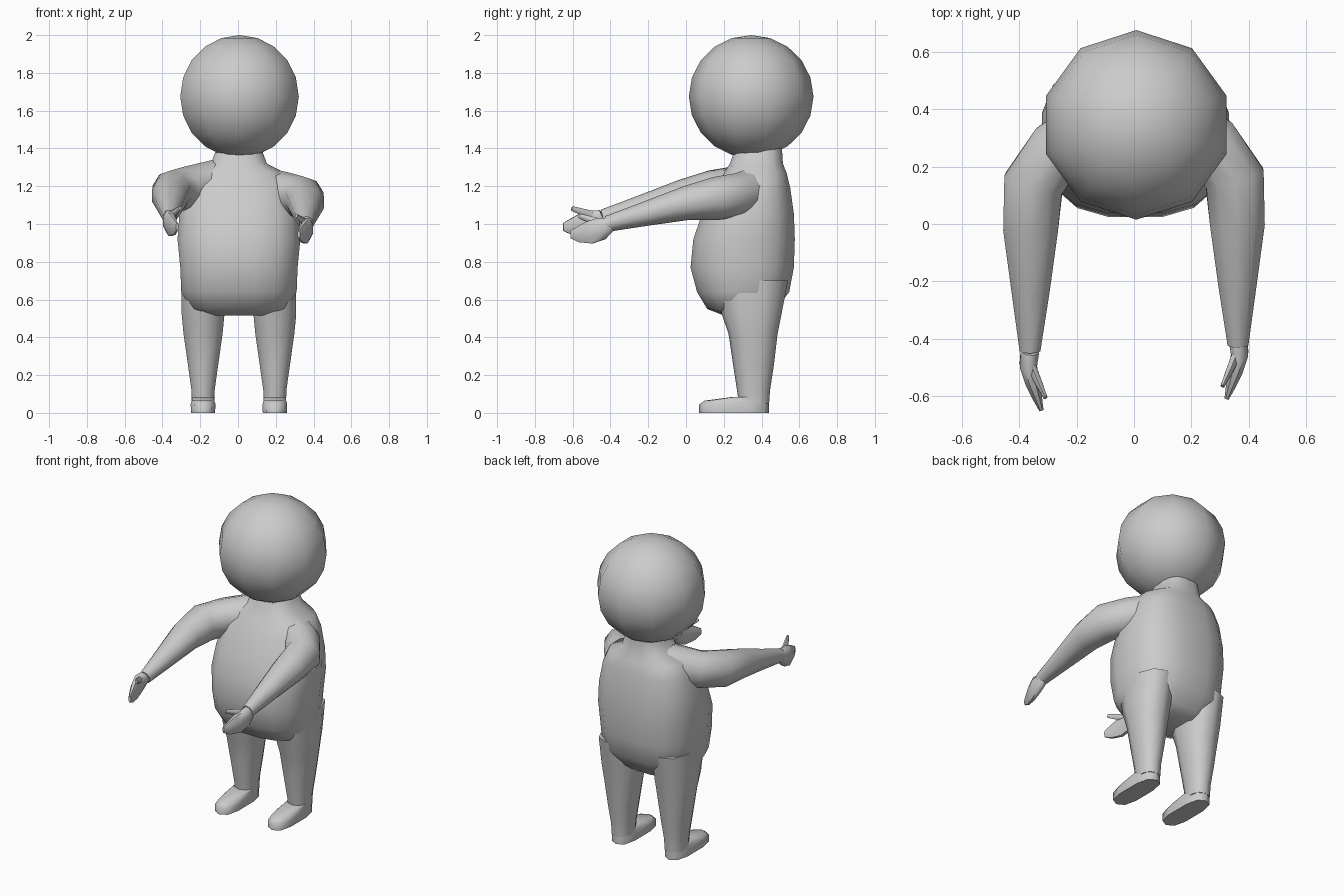
import bpy, bmesh, math
from mathutils import Vector

if "Cube" in bpy.data.objects:
    bpy.data.objects.remove(bpy.data.objects["Cube"])


def finish(name, bm):
    bmesh.ops.recalc_face_normals(bm, faces=bm.faces[:])
    me = bpy.data.meshes.new(name)
    bm.to_mesh(me)
    bm.free()
    ob = bpy.data.objects.new(name, me)
    bpy.context.collection.objects.link(ob)
    bpy.context.view_layer.objects.active = ob
    ob.select_set(True)
    bpy.ops.object.shade_smooth_by_angle(angle=math.radians(60))
    ob.select_set(False)
    return ob


def skin(name, rings):
    """Bridge equal-sized rings of points and cap both ends."""
    bm = bmesh.new()
    vs = [[bm.verts.new(p) for p in r] for r in rings]
    n = len(vs[0])
    for a, b in zip(vs, vs[1:]):
        for i in range(n):
            j = (i + 1) % n
            bm.faces.new((a[i], a[j], b[j], b[i]))
    bm.faces.new(vs[0])
    bm.faces.new(vs[-1])
    return finish(name, bm)


def unit_ring(n, power=1.0):
    pts = []
    for i in range(n):
        a = 2 * math.pi * (i + 0.5) / n
        c, s = math.cos(a), math.sin(a)
        pts.append((math.copysign(abs(c) ** power, c), math.copysign(abs(s) ** power, s)))
    return pts


def stack(name, sections, n, power=1.0):
    """Horizontal sections: z, centre x, half width, y front, y back."""
    return skin(name, [[(cx + hx * c, (y0 + y1) / 2 + (y1 - y0) / 2 * s, z)
                        for c, s in unit_ring(n, power)] for z, cx, hx, y0, y1 in sections])


def limb(name, path, n, side, shift=(0, 0, 0)):
    """Path points: x, y, z, half thickness sideways, half height."""
    pts = [Vector(p[:3]) for p in path]
    rings = []
    for i, p in enumerate(path):
        t = (pts[min(i + 1, len(pts) - 1)] - pts[max(i - 1, 0)]).normalized()
        u = t.cross(Vector((0, 0, 1))).normalized()
        v = u.cross(t)
        ring = []
        for c, s in unit_ring(n):
            q = pts[i] + u * p[3] * c + v * p[4] * s
            ring.append((side * q.x + shift[0], q.y + shift[1], q.z + shift[2]))
        rings.append(ring)
    return skin(name, rings)


# Head
bm = bmesh.new()
bmesh.ops.create_uvsphere(bm, u_segments=10, v_segments=10, radius=1)
for v in bm.verts:
    v.co = Vector((0.008 + 0.33 * v.co.x, 0.345 + 0.33 * v.co.y, 1.675 + 0.325 * v.co.z))
finish("head", bm)

# Torso with round belly and neck
stack("torso", [
    (0.515, 0.005, 0.19, 0.20, 0.44),
    (0.55, 0.005, 0.26, 0.11, 0.48),
    (0.64, 0.005, 0.31, 0.055, 0.55),
    (0.77, 0.005, 0.315, 0.02, 0.575),
    (0.92, 0.005, 0.33, 0.035, 0.58),
    (1.05, 0.005, 0.32, 0.08, 0.575),
    (1.19, 0.005, 0.29, 0.15, 0.555),
    (1.27, 0.005, 0.25, 0.20, 0.535),
    (1.32, 0.005, 0.15, 0.23, 0.515),
    (1.40, 0.005, 0.12, 0.26, 0.51)], 16, 0.75)

arm = [(0.10, 0.37, 1.19, 0.13, 0.12), (0.27, 0.275, 1.155, 0.11, 0.115),
       (0.35, 0.16, 1.135, 0.11, 0.115), (0.36, 0.0, 1.11, 0.1, 0.09),
       (0.36, -0.21, 1.055, 0.07, 0.065), (0.362, -0.42, 1.0, 0.038, 0.042)]
hand = [(0.362, -0.40, 1.0, 0.035, 0.04), (0.368, -0.45, 0.975, 0.032, 0.065),
        (0.355, -0.51, 0.955, 0.026, 0.065), (0.335, -0.57, 0.945, 0.017, 0.045),
        (0.322, -0.61, 0.945, 0.008, 0.022)]
thumb = [(0.362, -0.44, 1.0, 0.018, 0.025), (0.338, -0.50, 1.02, 0.016, 0.02),
         (0.308, -0.565, 1.043, 0.008, 0.012)]

for word, side, shift in (("right", 1, (0, 0, 0)), ("left", -1, (0, -0.04, 0.04))):
    # Arm reaching forward, hand and thumb
    limb(word + "_arm", arm, 10, side, (0, shift[1] / 2, 0.035 if side < 0 else 0))
    limb(word + "_hand", hand, 8, side, shift)
    limb(word + "_thumb", thumb, 6, side, shift)
    # Leg
    k = 0.005 + side * 0.19
    stack(word + "_leg", [
        (0.05, k, 0.062, 0.28, 0.44), (0.12, k, 0.064, 0.27, 0.445),
        (0.25, k, 0.083, 0.25, 0.465), (0.42, k, 0.108, 0.225, 0.485),
        (0.52, k, 0.118, 0.19, 0.505), (0.70, k, 0.118, 0.15, 0.54)], 10, 0.85)
    # Foot with flat sole
    stack(word + "_foot", [
        (0.0, k, 0.066, 0.07, 0.44), (0.045, k, 0.068, 0.07, 0.44),
        (0.065, k, 0.062, 0.10, 0.44), (0.085, k, 0.06, 0.25, 0.44)], 10, 0.7)
